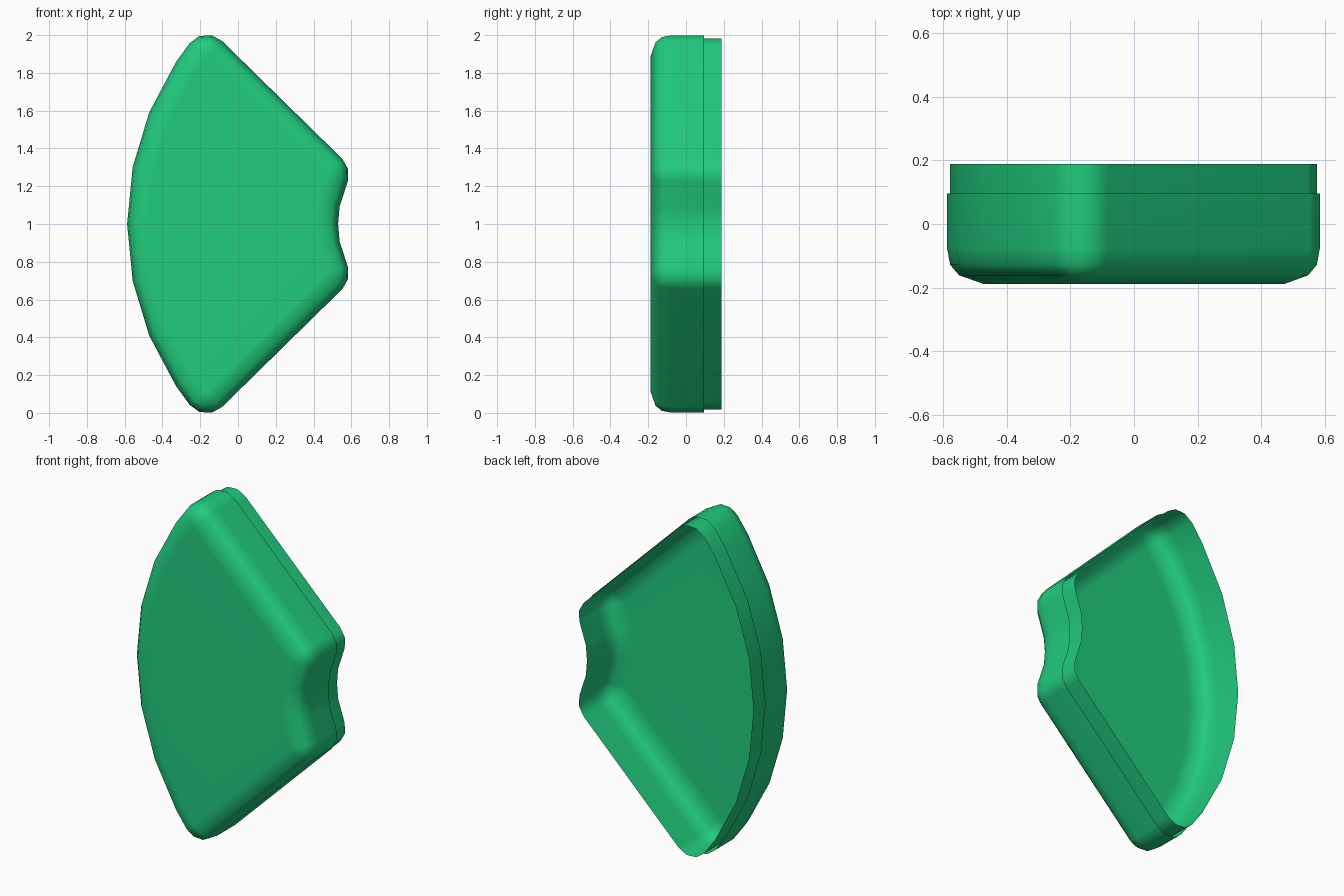
import bpy, bmesh, math

if "Cube" in bpy.data.objects:
    bpy.data.objects.remove(bpy.data.objects["Cube"])

R = 0.115                      # edge rounding radius
FRONT, STEP, BACK = -0.188, 0.095, 0.188


def polar(cx, cz, r, deg):
    a = math.radians(deg)
    return cx + r * math.cos(a), cz + r * math.sin(a)


# Core outline, upper half: (x, z, outward normal angle); z is measured from the middle
half = [(*polar(0.963, 0, 1.435, 180 - a), 180 - a) for a in (0, 11.2, 22.4, 33.6)]
half += [(-0.165, 0.887, a) for a in (142, 110, 77, 45)]          # outer tip
half += [(0.472, 0.262, a) for a in (45, 14, -18)]                # inner tip
half += [(*polar(1.08, 0, 0.665, 180 - a), -a) for a in (9.5, 0)]  # notch
outline = half + [(x, -z, -a) for x, z, a in reversed(half[1:-1])]

# Rounded edge profile: (outline offset, height above the flat face)
EDGE = [(0.0005, 0), (0.077, 0.027), (0.105, 0.06), (R, 0.113)]


def ring(bm, offset, y, scale):
    """Outline pushed out by offset and placed at depth y."""
    verts = []
    for x, z, a in outline:
        px, pz = polar(x, z, offset, a)
        verts.append(bm.verts.new((px * scale, y, pz * scale + 1)))
    return verts


def cup(name, front, back, scale, material):
    """Open-backed thin cup with a rounded front edge."""
    bm = bmesh.new()
    levels = [(d, front + h) for d, h in EDGE] + [(R, back)]
    rings = [ring(bm, d, y, scale) for d, y in levels]
    n = len(outline)
    for a, b in zip(rings, rings[1:]):
        for i in range(n):
            j = (i + 1) % n
            bm.faces.new((a[i], a[j], b[j], b[i]))
    floor = bm.faces.new(rings[0])
    bmesh.ops.remove_doubles(bm, verts=bm.verts, dist=0.002)
    bmesh.ops.recalc_face_normals(bm, faces=bm.faces)
    bm.normal_update()
    # The flat face must point to the front
    flat = max(bm.faces, key=lambda f: f.calc_area())
    if flat.normal.y > 0:
        bmesh.ops.reverse_faces(bm, faces=bm.faces)
    mesh = bpy.data.meshes.new(name)
    bm.to_mesh(mesh)
    bm.free()
    mesh.materials.append(material)
    obj = bpy.data.objects.new(name, mesh)
    bpy.context.collection.objects.link(obj)
    bpy.ops.object.select_all(action='DESELECT')
    bpy.context.view_layer.objects.active = obj
    obj.select_set(True)
    bpy.ops.object.shade_smooth_by_angle(angle=math.radians(50))
    # Keep the large flat face evenly shaded
    weighted = obj.modifiers.new("even_shading", 'WEIGHTED_NORMAL')
    weighted.keep_sharp = True
    return obj


green = bpy.data.materials.new("green")
green.diffuse_color = (0.015, 0.6, 0.205, 1)
green.use_nodes = True
green.node_tree.nodes["Principled BSDF"].inputs["Base Color"].default_value = green.diffuse_color

cup("outer_shell", FRONT, STEP, 1.0, green)
cup("inner_lip", FRONT + BACK - STEP, BACK, 0.983, green)
